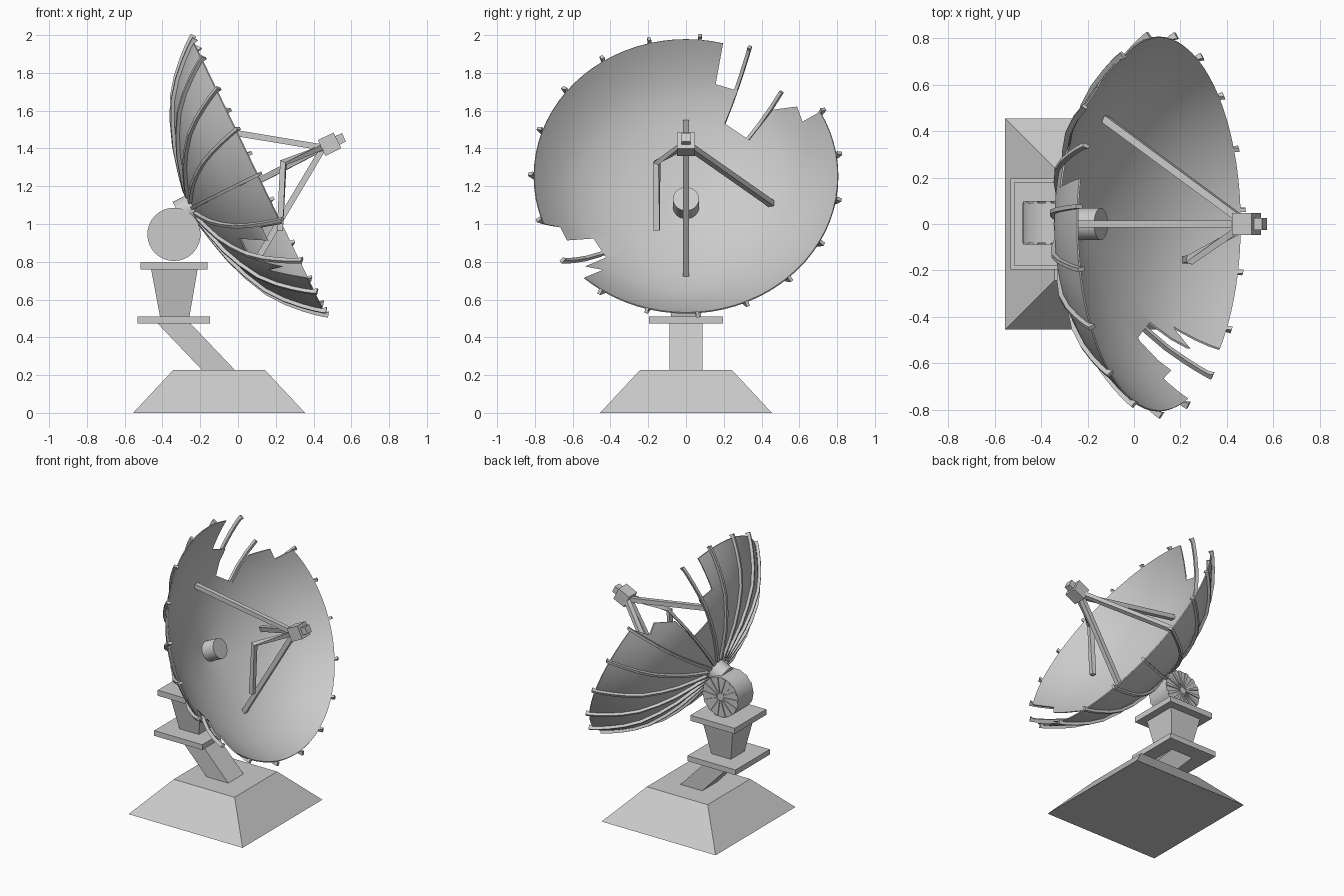
import bpy, bmesh, math
from mathutils import Vector, Matrix

if "Cube" in bpy.data.objects:
    bpy.data.objects.remove(bpy.data.objects["Cube"])

# Dish frame: local X = world y, local Y = up along the rim plane, local Z = pointing axis
A = math.atan2(0.435, 0.90)
C, S = math.cos(A), math.sin(A)
DISH = Matrix(((0, -S, C, -0.241), (1, 0, 0, 0), (0, C, S, 1.085), (0, 0, 0, 1)))
PROFILE = [(0.0, 0.0), (0.1, 0.016), (0.2, 0.036), (0.33, 0.068), (0.45, 0.112), (0.57, 0.17),
           (0.66, 0.237), (0.73, 0.305), (0.775, 0.355), (0.803, 0.39)]


def finish(name, bm, smooth=None):
    bmesh.ops.recalc_face_normals(bm, faces=bm.faces)
    me = bpy.data.meshes.new(name)
    bm.to_mesh(me)
    bm.free()
    ob = bpy.data.objects.new(name, me)
    bpy.context.collection.objects.link(ob)
    if smooth:
        smooth_object(ob, smooth)
    return ob


def smooth_object(ob, deg):
    bpy.ops.object.select_all(action='DESELECT')
    ob.select_set(True)
    bpy.context.view_layer.objects.active = ob
    bpy.ops.object.shade_smooth_by_angle(angle=math.radians(deg))


def skin(bm, loops):
    """Bridge a series of equal point loops and cap both ends."""
    rows = [[bm.verts.new(p) for p in loop] for loop in loops]
    n = len(rows[0])
    for a, b in zip(rows, rows[1:]):
        for i in range(n):
            bm.faces.new((a[i], a[(i + 1) % n], b[(i + 1) % n], b[i]))
    bm.faces.new(rows[0])
    bm.faces.new(rows[-1])


def rect(cx, z, hx, hy):
    return [(cx - hx, -hy, z), (cx + hx, -hy, z), (cx + hx, hy, z), (cx - hx, hy, z)]


def block(name, lower, upper):
    bm = bmesh.new()
    skin(bm, [rect(*lower), rect(*upper)])
    return finish(name, bm)


def cylinder(name, r, depth, matrix, seg=32):
    bm = bmesh.new()
    bmesh.ops.create_cone(bm, cap_ends=True, segments=seg, radius1=r, radius2=r, depth=depth, matrix=matrix)
    return finish(name, bm, 30)


def strut(name, pts, w=0.016):
    bm = bmesh.new()
    pts = [Vector(p) for p in pts]
    loops = []
    for i, p in enumerate(pts):
        d = (pts[min(i + 1, len(pts) - 1)] - pts[max(i - 1, 0)]).normalized()
        side = d.cross(Vector((C, 0, S))).normalized()
        up = side.cross(d)
        loops.append([p + side * a * w + up * b * w for a, b in ((-1, -1), (1, -1), (1, 1), (-1, 1))])
    skin(bm, loops)
    return finish(name, bm)


# Pedestal
block("base", (-0.1, 0, 0.455, 0.455), (-0.1, 0.227, 0.243, 0.243))
block("slanted_arm", (-0.097, 0.22, 0.087, 0.087), (-0.34, 0.475, 0.087, 0.087))
block("lower_plate", (-0.34, 0.472, 0.192, 0.195), (-0.34, 0.51, 0.192, 0.195))
block("neck", (-0.335, 0.51, 0.078, 0.078), (-0.337, 0.76, 0.123, 0.123))
block("upper_plate", (-0.338, 0.76, 0.177, 0.18), (-0.338, 0.8, 0.177, 0.18))

# Pivot drum with radial fins on both end faces
PIVOT = Matrix.Translation((-0.339, 0.005, 0.945)) @ Matrix.Rotation(math.pi / 2, 4, 'X')
cylinder("pivot_drum", 0.141, 0.172, PIVOT)
bm = bmesh.new()
for end in (-1, 1):
    for k in range(14):
        m = PIVOT @ Matrix.Rotation(k * math.tau / 14, 4, 'Z')
        loops = [[m @ Vector((r, y * w, end * z)) for y, z in ((-1, 0.08), (1, 0.08), (1, 0.093), (-1, 0.093))]
                 for r, w in ((0.025, 0.003), (0.139, 0.012))]
        skin(bm, loops)
finish("pivot_fins", bm)
cylinder("dish_mount", 0.075, 0.09, DISH @ Matrix.Translation((0, 0, -0.035)))

# Dish shell: thin lathed bowl
bm = bmesh.new()
SEG = 76
outline = PROFILE[1:] + [(r + 0.004, h - 0.006) for r, h in PROFILE[:0:-1]]
rings = [[bm.verts.new(DISH @ Vector((r * math.cos(t), r * math.sin(t), h)))
          for t in (math.tau * i / SEG for i in range(SEG))] for r, h in outline]
for a, b in zip(rings, rings[1:]):
    for i in range(SEG):
        j = (i + 1) % SEG
        bm.faces.new((a[i], a[j], b[j], b[i]))
for ring, z in ((rings[0], 0.0), (rings[-1], -0.008)):
    tip = bm.verts.new(DISH @ Vector((0, 0, z)))
    for i in range(SEG):
        bm.faces.new((ring[i], ring[(i + 1) % SEG], tip))
dish = finish("dish", bm)

# Torn gaps, cut by prisms along x (points are y, z)
GAPS = {
    "upper_gap": [(0.19, 2.1), (0.195, 1.95), (0.157, 1.74), (0.275, 1.705), (0.2, 1.535), (0.335, 1.445),
                  (0.46, 1.605), (0.588, 1.622), (0.617, 1.542), (0.715, 1.597), (0.95, 1.72), (0.7, 2.1)],
    "lower_gap": [(-0.95, 1.02), (-0.75, 1.0), (-0.665, 0.982), (-0.63, 0.913), (-0.49, 0.923), (-0.423, 0.823),
                  (-0.535, 0.775), (-0.44, 0.757), (-0.53, 0.72), (-0.75, 0.6), (-0.95, 0.7)],
}
for name, pts in GAPS.items():
    bm = bmesh.new()
    skin(bm, [[(x, y, z) for y, z in pts] for x in (-1, 1)])
    cutter = finish(name + "_cutter", bm)
    cutter.hide_render = True
    bpy.context.view_layer.objects.active = dish
    mod = dish.modifiers.new(name, 'BOOLEAN')
    mod.operation, mod.solver, mod.object = 'DIFFERENCE', 'EXACT', cutter
    bpy.ops.object.modifier_apply(modifier=mod.name)
    bpy.data.objects.remove(cutter)
smooth_object(dish, 35)

# Ribs over the back of the dish, bare across the gaps
bm = bmesh.new()
RIB_PATH = PROFILE[1:] + [(0.815, 0.408)]
for k in range(19):
    rot = DISH @ Matrix.Rotation(math.radians(9) + k * math.tau / 19, 4, 'Z')
    path = RIB_PATH[:7] if k == 2 else RIB_PATH
    loops = []
    for i, (r, h) in enumerate(path):
        a, b = path[max(i - 1, 0)], path[min(i + 1, len(path) - 1)]
        d = Vector((b[0] - a[0], b[1] - a[1])).normalized()
        inner = -0.006 if i >= 9 else 0.003
        loops.append([rot @ Vector((r + d.y * o, s, h - d.x * o))
                      for o, s in ((inner, -0.009), (inner, 0.009), (0.026, 0.009), (0.026, -0.009))])
    skin(bm, loops)
finish("dish_ribs", bm)

# Receiver hub, feed box and struts
cylinder("centre_hub", 0.069, 0.13, DISH @ Matrix.Translation((0, 0, 0.045)))
bm = bmesh.new()
bmesh.ops.create_cube(bm, size=0.093, matrix=DISH @ Matrix.Translation((0, -0.012, 0.8)))
bmesh.ops.create_cube(bm, size=0.05, matrix=DISH @ Matrix.Translation((0, -0.012, 0.86)))
finish("feed_box", bm)
strut("upper_strut", [(-0.335, 0, 1.535), (0.45, 0, 1.405)])
strut("lower_strut", [(0.052, 0, 0.73), (0.45, 0, 1.40)])
strut("side_strut", [(-0.13, 0.455, 1.105), (0.46, 0.02, 1.41)])
strut("broken_strut", [(0.46, -0.02, 1.41), (0.24, -0.155, 1.325), (0.222, -0.155, 0.965)])
